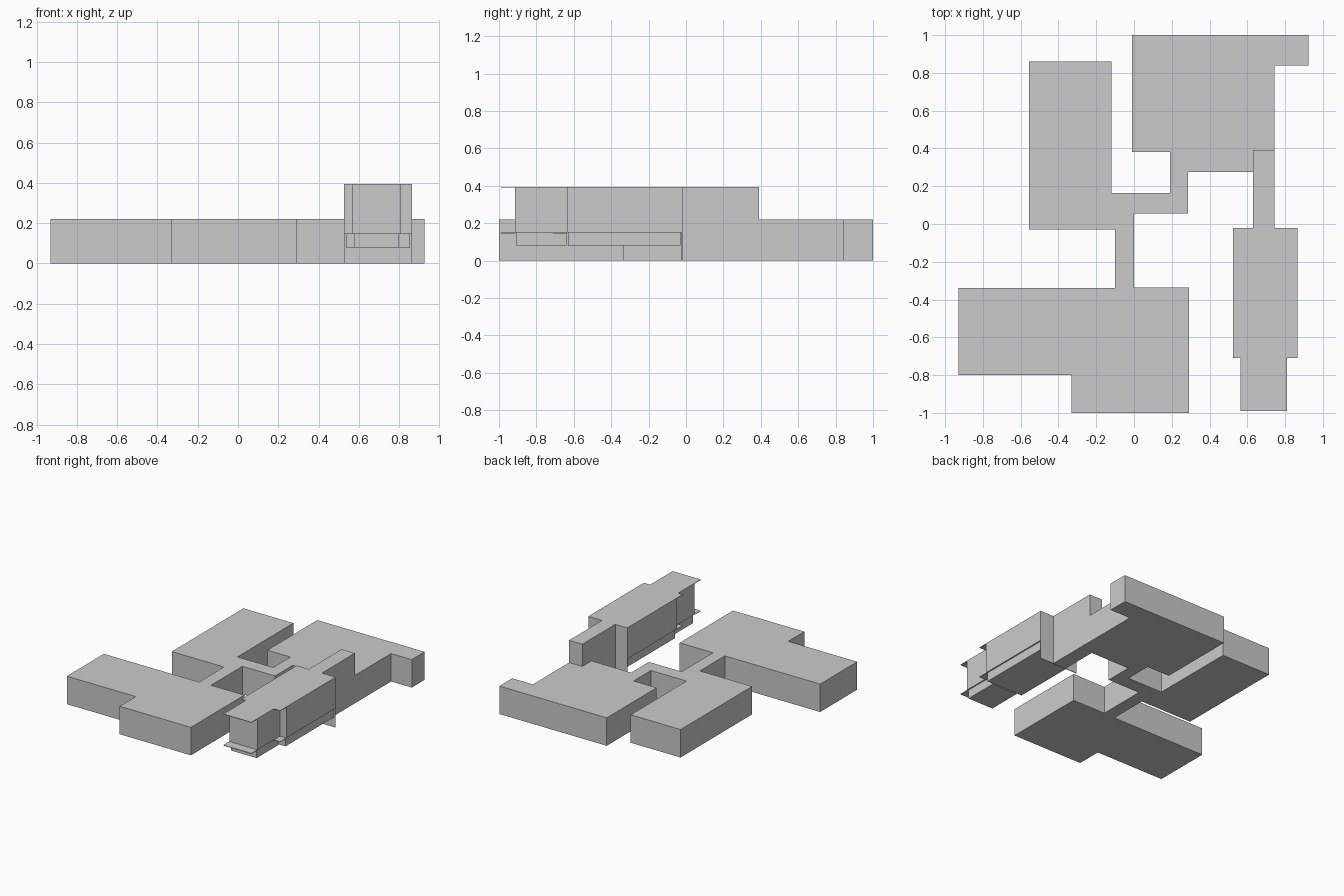
import bpy
import bmesh

cube = bpy.data.objects.get("Cube")
if cube:
    bpy.data.objects.remove(cube, do_unlink=True)

# One plain grey for the whole massing model
grey = bpy.data.materials.new("light_grey")
grey.use_nodes = True
colour = (0.6, 0.6, 0.6, 1.0)
grey.diffuse_color = colour
grey.node_tree.nodes["Principled BSDF"].inputs["Base Color"].default_value = colour


def extrude_outline(name, outline, bottom, top):
    """Raise a footprint into a closed flat-sided block."""
    mesh = bpy.data.meshes.new(name)
    bm = bmesh.new()
    base = bm.faces.new([bm.verts.new((x, y, bottom)) for x, y in outline])
    result = bmesh.ops.extrude_face_region(bm, geom=[base], use_keep_orig=True)
    raised = [v for v in result["geom"] if isinstance(v, bmesh.types.BMVert)]
    bmesh.ops.translate(bm, verts=raised, vec=(0, 0, top - bottom))
    bmesh.ops.recalc_face_normals(bm, faces=bm.faces)
    bm.to_mesh(mesh)
    bm.free()
    mesh.materials.append(grey)
    obj = bpy.data.objects.new(name, mesh)
    bpy.context.collection.objects.link(obj)
    return obj


def block(name, x, y, z):
    corners = [(x[0], y[0]), (x[1], y[0]), (x[1], y[1]), (x[0], y[1])]
    return extrude_outline(name, corners, *z)


# Low building: three wings joined by narrow links
roof = 0.22
footprint = [
    # front wing
    (-0.10, -0.34), (-0.93, -0.34), (-0.93, -0.80), (-0.33, -0.80),
    (-0.33, -1.0), (0.29, -1.0), (0.29, -0.335), (0.0, -0.335),
    # link and rear left wing
    (0.0, 0.055), (0.285, 0.055), (0.285, 0.275), (0.745, 0.275),
    (0.745, 0.84), (0.925, 0.84), (0.925, 1.0), (-0.01, 1.0),
    (-0.01, 0.38), (0.19, 0.38), (0.19, 0.165),
    # rear right wing
    (-0.12, 0.165), (-0.12, 0.86), (-0.555, 0.86), (-0.555, -0.03),
    (-0.10, -0.03),
]
extrude_outline("low_building", footprint, 0.0, roof)

# Tall hall: two stepped volumes, each with a recessed base and two ledges
top, floor, underside = 0.395, 0.15, 0.08
sheet, inset, overhang = 0.004, 0.01, 0.075
volumes = {
    "main_hall": ((0.525, 0.865), (-0.635, -0.025)),
    "front_hall": ((0.565, 0.81), (-0.915, -0.635)),
}
for name, (x, y) in volumes.items():
    block(name, x, y, (floor, top))
    block(name + "_base", (x[0] + inset, x[1] - inset),
          (y[0] + inset / 2, y[1] - inset / 2), (underside, floor))
    for label, level in (("roof", top), ("floor", floor)):
        block(f"{name}_{label}_ledge", x, (y[0] - overhang, y[0]),
              (level - sheet, level))

# Thin end wall reaching the ground, and the high corridor behind it
block("end_wall", volumes["main_hall"][0], (-0.025, -0.02), (0.0, top))
block("corridor", (0.63, 0.745), (-0.02, 0.39), (0.0, top))
